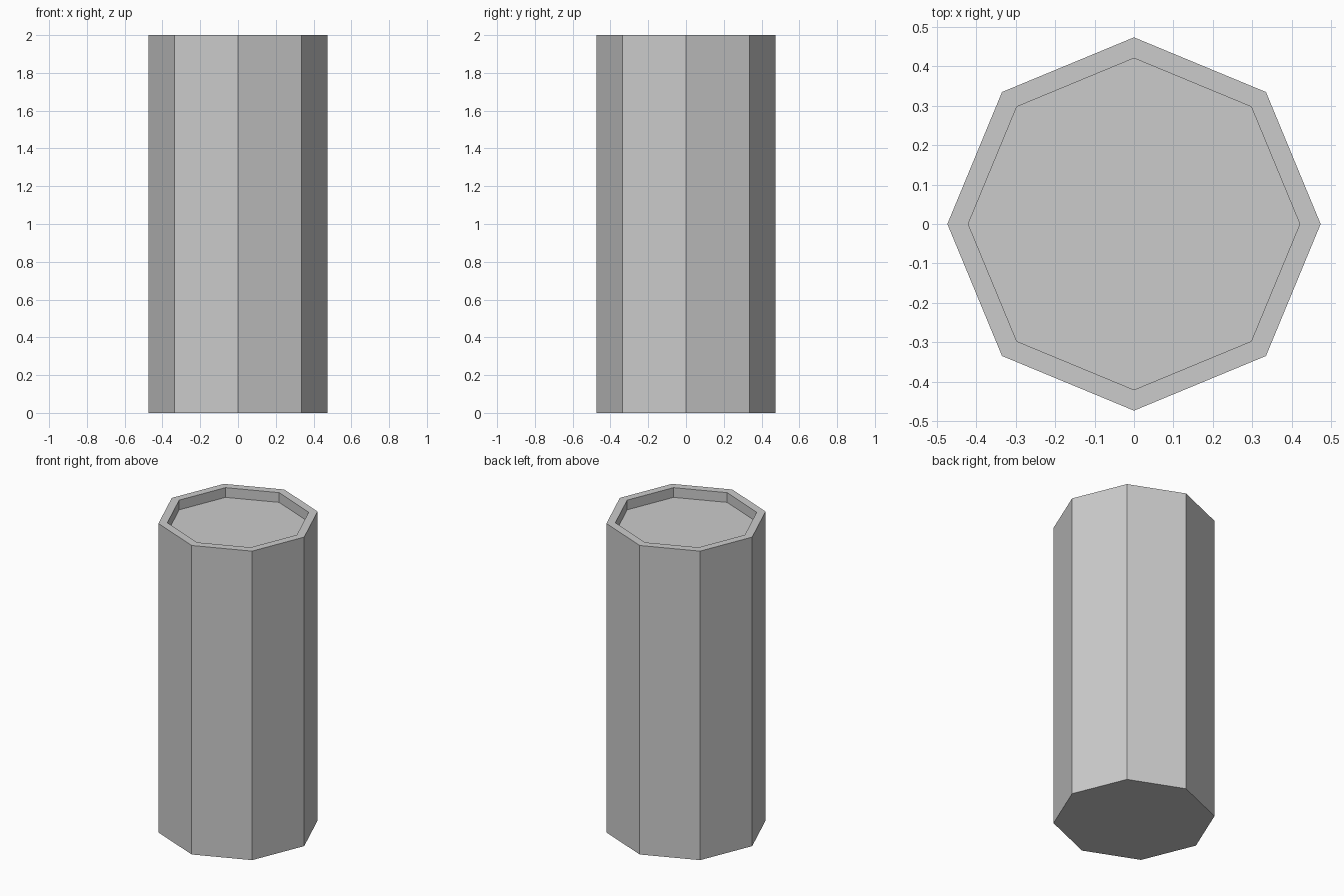
import bpy, bmesh, math

if "Cube" in bpy.data.objects:
    bpy.data.objects.remove(bpy.data.objects["Cube"])

SIDES, HEIGHT = 8, 2.0
OUTER, INNER, DEPTH = 0.474, 0.421, 0.063

bm = bmesh.new()


def ring(radius, z):
    return [bm.verts.new((radius * math.cos(math.tau * i / SIDES),
                          radius * math.sin(math.tau * i / SIDES), z))
            for i in range(SIDES)]


# Profile: outer wall, flat rim, shallow recess wall
rings = [ring(OUTER, 0), ring(OUTER, HEIGHT),
         ring(INNER, HEIGHT), ring(INNER, HEIGHT - DEPTH)]
for a, b in zip(rings, rings[1:]):
    for i in range(SIDES):
        j = (i + 1) % SIDES
        bm.faces.new((a[i], a[j], b[j], b[i]))

# Base and recessed top
bm.faces.new(rings[0][::-1])
bm.faces.new(rings[-1])
bmesh.ops.recalc_face_normals(bm, faces=bm.faces[:])

mesh = bpy.data.meshes.new("octagonal_column")
bm.to_mesh(mesh)
bm.free()
bpy.context.collection.objects.link(bpy.data.objects.new("octagonal_column", mesh))
